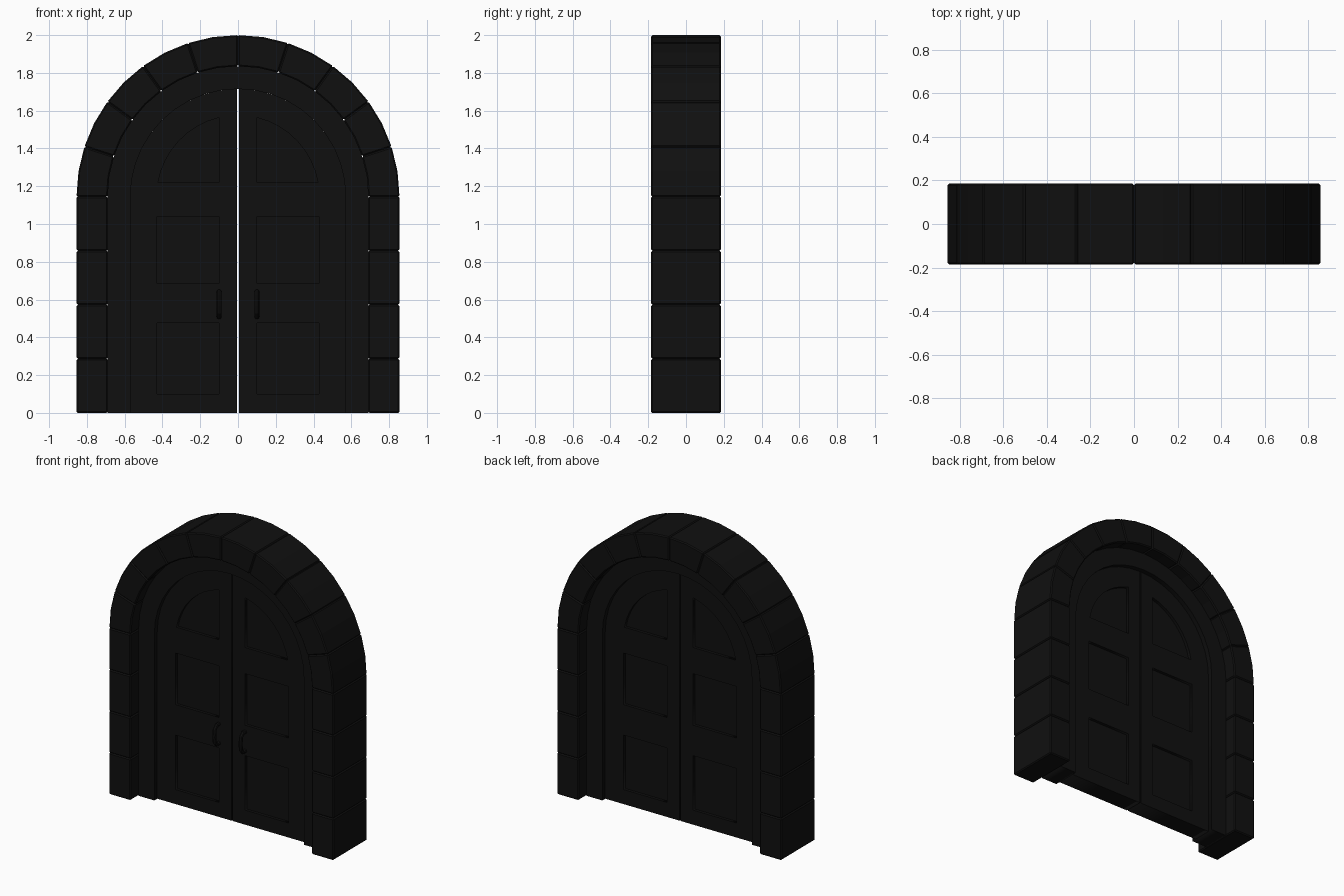
import bpy, bmesh, math

if "Cube" in bpy.data.objects:
    bpy.data.objects.remove(bpy.data.objects["Cube"])

ZC = 1.145            # spring line of the arch
R_OUT, R_IN, R_LEAF = 0.855, 0.69, 0.57
HALF = 0.185          # half depth of the stone surround

mat = bpy.data.materials.new("dark")
mat.diffuse_color = (0.005, 0.005, 0.005, 1)
mat.use_nodes = True
mat.node_tree.nodes["Principled BSDF"].inputs["Base Color"].default_value = mat.diffuse_color


def arc(r, a0, a1, n):
    """Points on the arch, angles in degrees."""
    return [(r * math.cos(math.radians(a0 + (a1 - a0) * i / n)),
             ZC + r * math.sin(math.radians(a0 + (a1 - a0) * i / n))) for i in range(n + 1)]


def to_mesh(ob):
    bpy.ops.object.select_all(action='DESELECT')
    bpy.context.view_layer.objects.active = ob
    ob.select_set(True)
    bpy.ops.object.convert(target='MESH')


def plate(name, loops, half):
    """Flat plate in the xz plane from closed outlines (extra outlines are holes)."""
    cu = bpy.data.curves.new(name, 'CURVE')
    cu.dimensions, cu.fill_mode, cu.extrude = '2D', 'BOTH', half
    for pts in loops:
        sp = cu.splines.new('POLY')
        sp.points.add(len(pts) - 1)
        for p, (x, z) in zip(sp.points, pts):
            p.co = (x, z, 0, 1)
        sp.use_cyclic_u = True
    cu.materials.append(mat)
    ob = bpy.data.objects.new(name, cu)
    ob.rotation_euler.x = math.pi / 2
    bpy.context.collection.objects.link(ob)
    to_mesh(ob)
    return ob


def stone(name, pts):
    """Full-depth block with small chamfers."""
    bm = bmesh.new()
    face = bm.faces.new([bm.verts.new((x, -HALF, z)) for x, z in pts])
    ext = bmesh.ops.extrude_face_region(bm, geom=[face])
    bmesh.ops.translate(bm, vec=(0, 2 * HALF, 0),
                        verts=[v for v in ext['geom'] if isinstance(v, bmesh.types.BMVert)])
    bmesh.ops.recalc_face_normals(bm, faces=bm.faces)
    me = bpy.data.meshes.new(name)
    bm.to_mesh(me)
    bm.free()
    me.materials.append(mat)
    ob = bpy.data.objects.new(name, me)
    bpy.context.collection.objects.link(ob)
    bev = ob.modifiers.new("chamfer", 'BEVEL')
    bev.width, bev.segments = 0.007, 1
    bev.limit_method, bev.angle_limit = 'ANGLE', math.radians(30)


# Stone surround: four blocks per jamb, ten arch stones
for s in (-1, 1):
    for i in range(4):
        z0, z1 = ZC * i / 4, ZC * (i + 1) / 4
        stone("jamb_stone", [(s * R_IN, z0), (s * R_OUT, z0), (s * R_OUT, z1), (s * R_IN, z1)])
for i in range(10):
    a, b = 18 * i, 18 * (i + 1)
    stone("arch_stone", arc(R_OUT, a, b, 2) + arc(R_IN, b, a, 2))

# Recessed door frame
plate("door_frame", [[(R_IN, 0)] + arc(R_IN, 0, 180, 20) + [(-R_IN, 0), (-R_LEAF, 0)]
                     + arc(R_LEAF, 180, 0, 20) + [(R_LEAF, 0)]], 0.097)

# Door leaves with recessed panels and pull handles
for s in (-1, 1):
    outline = [(0.005, 0), (R_LEAF, 0)] + arc(R_LEAF, 0, 89.5, 10)
    holes = [[(0.10, z0), (0.43, z0), (0.43, z1), (0.10, z1)]
             for z0, z1 in ((0.10, 0.475), (0.685, 1.04))]
    holes.append([(0.10, 1.22)] + arc(0.43, 10, 76.5, 8))
    flip = lambda pts: [(s * x, z) for x, z in pts]
    plate("door_leaf", [flip(outline)] + [flip(h) for h in holes], 0.065)
    for h in holes:
        plate("door_panel", [flip(h)], 0.045)

    cu = bpy.data.curves.new("handle", 'CURVE')
    cu.dimensions, cu.bevel_depth, cu.bevel_resolution = '3D', 0.013, 2
    cu.use_fill_caps = True
    path = [(-0.055, 0.64), (-0.09, 0.642), (-0.11, 0.62), (-0.115, 0.57),
            (-0.11, 0.53), (-0.09, 0.508), (-0.055, 0.51)]
    sp = cu.splines.new('POLY')
    sp.points.add(len(path) - 1)
    for p, (y, z) in zip(sp.points, path):
        p.co = (s * 0.10, y, z, 1)
    cu.materials.append(mat)
    ob = bpy.data.objects.new("handle", cu)
    bpy.context.collection.objects.link(ob)
    to_mesh(ob)
    bpy.ops.object.shade_smooth_by_angle()
